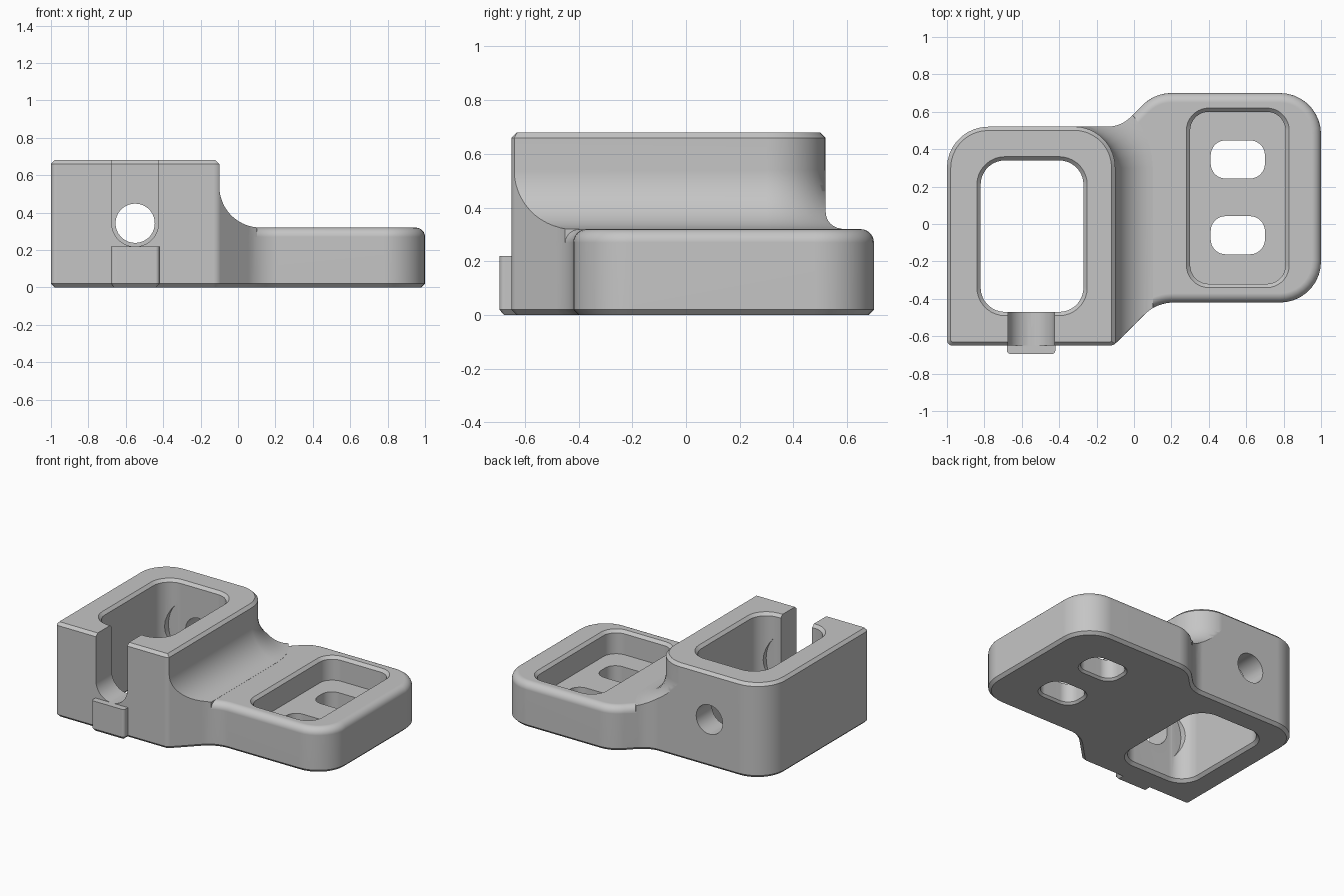
import bpy, math
from mathutils import Vector, Matrix

if "Cube" in bpy.data.objects:
    bpy.data.objects.remove(bpy.data.objects["Cube"], do_unlink=True)

grey = bpy.data.materials.new("plain_grey")
grey.use_nodes = True
GREY = (0.56, 0.56, 0.56, 1)
grey.diffuse_color = GREY
grey.node_tree.nodes["Principled BSDF"].inputs["Base Color"].default_value = GREY


def rounded(corners, seg=9):
    """Counter-clockwise polygon from (x, y, radius) corners, with arcs."""
    out = []
    n = len(corners)
    for i, (x, y, r) in enumerate(corners):
        p = Vector((x, y))
        if r == 0:
            out.append(p)
            continue
        a = (Vector(corners[i - 1][:2]) - p).normalized()
        b = (Vector(corners[(i + 1) % n][:2]) - p).normalized()
        half = a.angle(b) / 2
        centre = p + (a + b).normalized() * (r / math.sin(half))
        start = p + a * (r / math.tan(half)) - centre
        sweep = start.angle_signed(p + b * (r / math.tan(half)) - centre)
        for k in range(seg + 1):
            t = -sweep * k / seg
            c, s = math.cos(t), math.sin(t)
            out.append(centre + Vector((c * start.x - s * start.y, s * start.x + c * start.y)))
    return out


def rect(x0, x1, y0, y1, r, seg=9):
    return rounded([(x0, y0, r), (x1, y0, r), (x1, y1, r), (x0, y1, r)], seg)


def inset(poly, d):
    """Move every edge of the polygon inward by d."""
    out = []
    n = len(poly)
    for i, p in enumerate(poly):
        a = (p - poly[i - 1]).normalized()
        b = (poly[(i + 1) % n] - p).normalized()
        na, nb = Vector((-a.y, a.x)), Vector((-b.y, b.x))
        out.append(p + (na + nb) * (d / (1 + na.dot(nb))))
    return out


def loft(name, rings, along_y=False):
    """Closed solid through (polygon, height) rings of equal length."""
    n = len(rings[0][0])
    verts = [(p.x, p.y, z) for poly, z in rings for p in poly]
    faces = [list(range(n))[::-1], [len(verts) - n + i for i in range(n)]]
    for k in range(len(rings) - 1):
        for i in range(n):
            j = (i + 1) % n
            faces.append([k * n + i, k * n + j, k * n + n + j, k * n + n + i])
    mesh = bpy.data.meshes.new(name)
    mesh.from_pydata(verts, [], faces)
    if along_y:
        mesh.transform(Matrix.Rotation(math.pi / 2, 4, 'X'))
    mesh.materials.append(grey)
    ob = bpy.data.objects.new(name, mesh)
    bpy.context.collection.objects.link(ob)
    return ob


def through_y(name, poly, y0, y1):
    """Extrude an (x, z) profile from y0 to y1."""
    return loft(name, [(poly, -y1), (poly, -y0)], True)


def combine(target, other, operation):
    bpy.context.view_layer.objects.active = target
    mod = target.modifiers.new("cut", 'BOOLEAN')
    mod.operation, mod.object, mod.solver = operation, other, 'EXACT'
    bpy.ops.object.modifier_apply(modifier=mod.name)
    bpy.data.objects.remove(other, do_unlink=True)


# Shared plan outline of tall block and low flange
plan = rounded([(-1, -.65, .03), (-.11, -.65, .05), (.12, -.42, .22), (1, -.42, .22),
                (1, .7, .22), (.11, .7, .22), (-.07, .52, .18), (-1, .52, .22)])
C = .02

# Low flange with rounded top edge and chamfered bottom
R = .05
rings = [(inset(plan, C), 0), (plan, C)]
for k in range(7):
    t = math.pi / 2 * k / 6
    rings.append((inset(plan, R * (1 - math.cos(t))), .32 - R + R * math.sin(t)))
body = loft("bracket_body", rings)

# Tall block, trimmed by a flared shape that makes the large fillet
tall = loft("tall_block", [(inset(plan, C), 0), (plan, C), (plan, .66), (inset(plan, C), .68)])


def flare(d):
    return rounded([(-1.2, -.9, 0), (-.1 + d, -.9, 0),
                    (-.1 + d, .521 + d, .22 + d), (-1.2, .521 + d, 0)])


F = .22
levels = [(flare(F * (1 - math.cos(math.radians(85)))), -.1)]
for k in range(12, -1, -1):
    t = math.radians(85) * k / 12
    levels.append((flare(F * (1 - math.cos(t))), .54 - F * math.sin(t)))
levels += [(flare(0), .66), (flare(-.04), .7)]
combine(tall, loft("fillet_trim", levels), 'INTERSECT')
combine(body, tall, 'UNION')

# Tall opening, chamfered at both ends
opening = rect(-.82, -.27, -.47, .34, .13)
wide = inset(opening, -.04)
combine(body, loft("opening_cut", [(wide, -C), (opening, C), (opening, .66), (wide, .7)]), 'DIFFERENCE')

# Flange recess and its two slots
recess = rect(.30, .81, -.32, .60, .1)
combine(body, loft("recess_cut", [(recess, .15), (recess, .3), (inset(recess, -.04), .34)]), 'DIFFERENCE')
for y in (-.06, .345):
    slot = rect(.41, .70, y - .102, y + .102, .08)
    combine(body, loft("slot_cut", [(inset(slot, -.03), -.015), (slot, .015), (slot, .25)]), 'DIFFERENCE')

# Round clearance, rear hole and open front notch on one axis
X, Z = -.55, .343


def disc(r):
    return rect(X - r, X + r, Z - r, Z + r, r * .999)


combine(body, through_y("clearance_cut", disc(.24), -.468, .338), 'DIFFERENCE')
combine(body, through_y("rear_hole_cut", disc(.105), .2, .8), 'DIFFERENCE')
W = .125
notch = rounded([(X - W, Z - W, W * .999), (X + W, Z - W, W * .999), (X + W, .9, 0), (X - W, .9, 0)])
combine(body, through_y("notch_cut", notch, -.9, -.4), 'DIFFERENCE')

# Small tab under the notch
tab_plan = rect(-.68, -.42, -.695, -.55, .02, 4)
tab = loft("front_tab", [(inset(tab_plan, .018), 0), (tab_plan, C), (tab_plan, .219)])
combine(body, tab, 'UNION')

# Smooth curved faces, keep edges crisp
bpy.ops.object.select_all(action='DESELECT')
body.select_set(True)
bpy.context.view_layer.objects.active = body
bpy.ops.object.shade_smooth_by_angle(angle=math.radians(25))
body.modifiers.new("even_normals", 'WEIGHTED_NORMAL').keep_sharp = True
